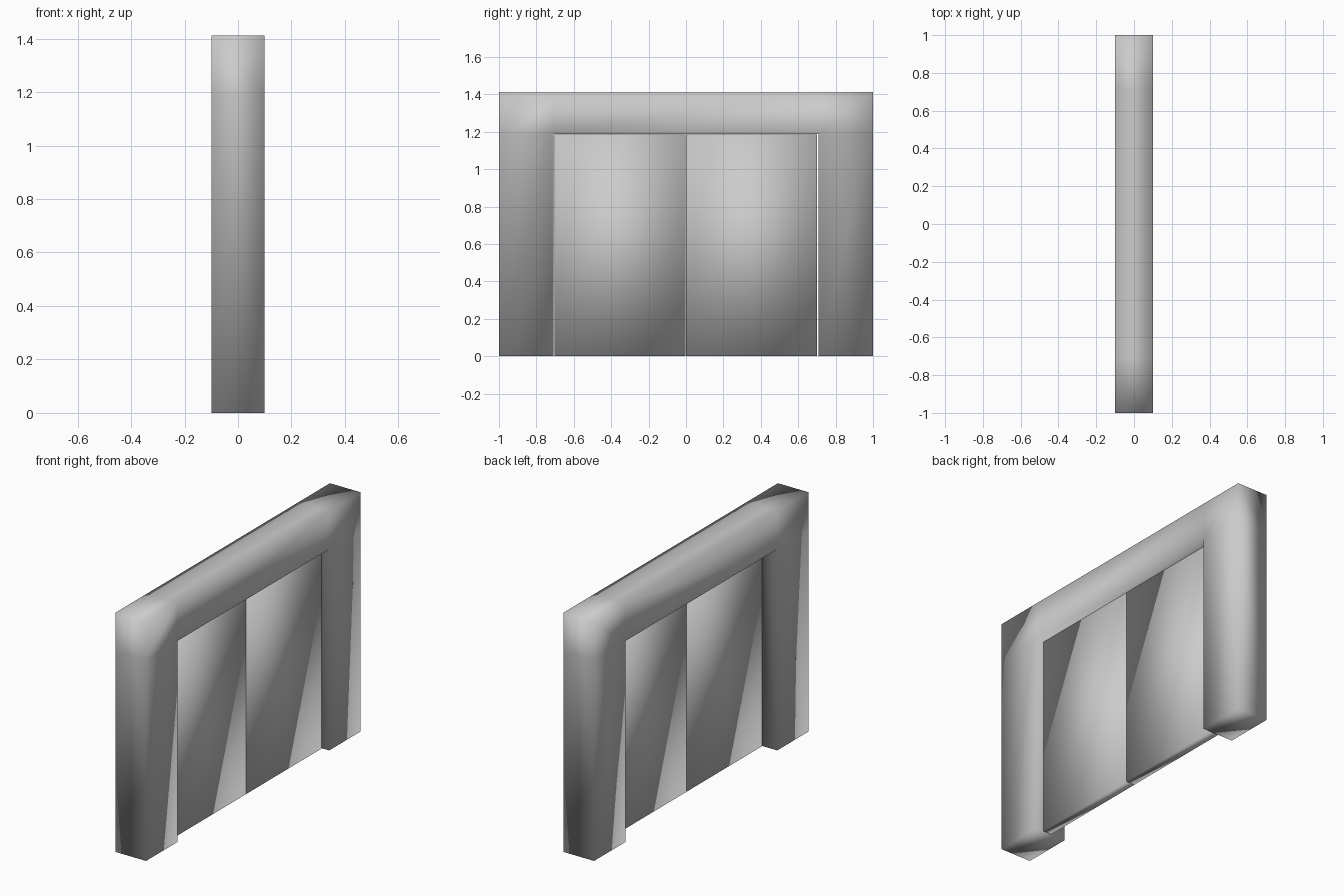
import bpy, bmesh

if "Cube" in bpy.data.objects:
    bpy.data.objects.remove(bpy.data.objects["Cube"])


def finish(bm, name):
    bmesh.ops.recalc_face_normals(bm, faces=bm.faces)
    for f in bm.faces:
        f.smooth = True
    me = bpy.data.meshes.new(name)
    bm.to_mesh(me)
    bm.free()
    ob = bpy.data.objects.new(name, me)
    bpy.context.collection.objects.link(ob)
    return ob


# Door frame: two jambs and a lintel, laid out as quads and extruded through the wall
ys = [-1.0, -0.708, 0.708, 1.0]
zs = [0.0, 1.187, 1.412]
bm = bmesh.new()
grid = {}
for i, y in enumerate(ys):
    for j, z in enumerate(zs):
        grid[i, j] = bm.verts.new((-0.1, y, z))
for i, j in [(0, 0), (2, 0), (0, 1), (1, 1), (2, 1)]:
    bm.faces.new([grid[i, j], grid[i + 1, j], grid[i + 1, j + 1], grid[i, j + 1]])
ext = bmesh.ops.extrude_face_region(bm, geom=bm.faces[:], use_keep_orig=True)
new_verts = [g for g in ext["geom"] if isinstance(g, bmesh.types.BMVert)]
bmesh.ops.translate(bm, verts=new_verts, vec=(0.2, 0, 0))
finish(bm, "door_frame")


# Two sliding door panels, set slightly toward +x inside the frame
def panel(name, y0, y1, x0=-0.003, x1=0.053, z0=0.0, z1=1.185):
    bm = bmesh.new()
    bmesh.ops.create_cube(bm, size=1.0)
    for v in bm.verts:
        v.co = (x1 if v.co.x > 0 else x0,
                y1 if v.co.y > 0 else y0,
                z1 if v.co.z > 0 else z0)
    return finish(bm, name)


panel("left_door_panel", -0.704, -0.002)
panel("right_door_panel", -0.001, 0.701)
